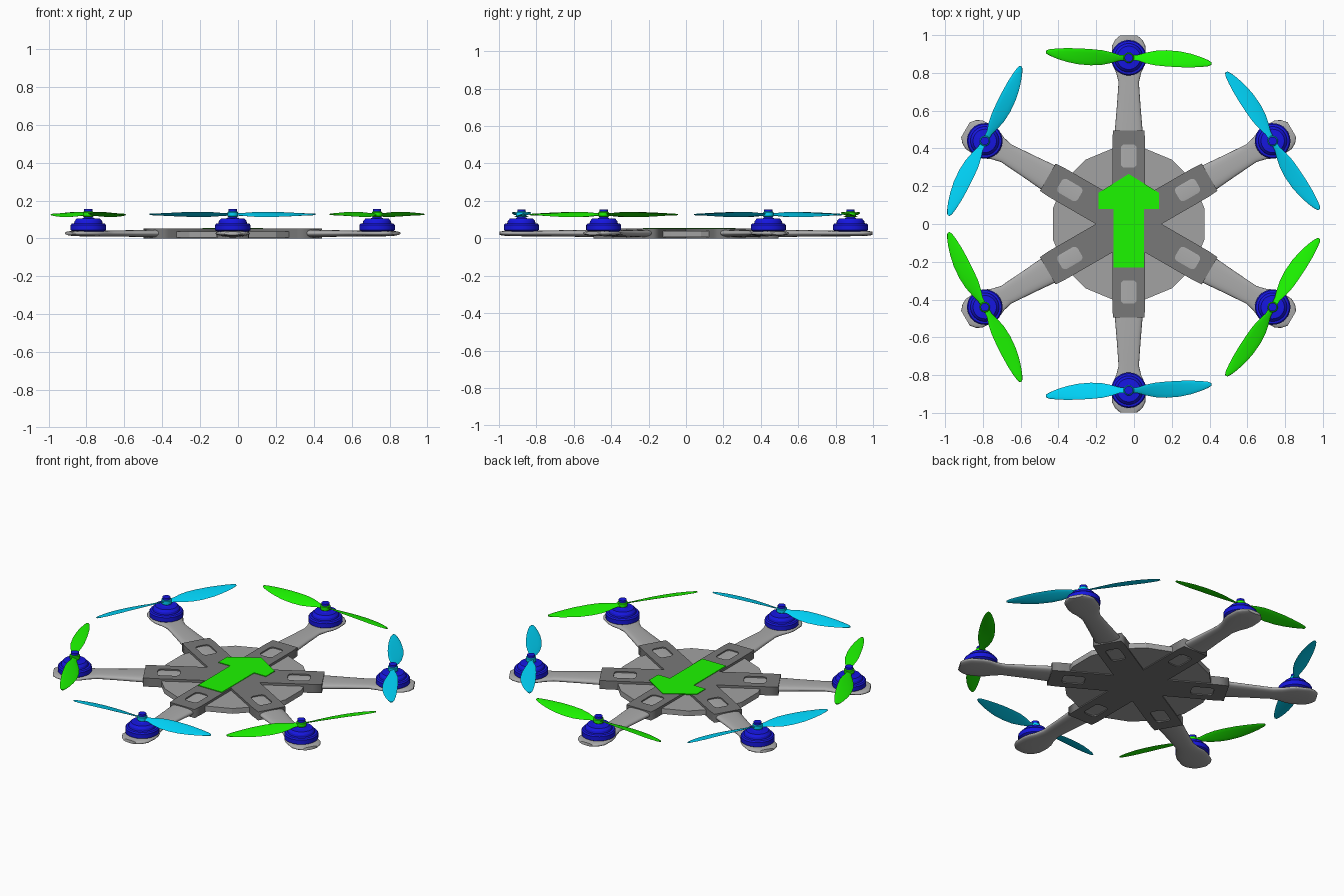
import bpy, bmesh
from math import sin, cos, pi, radians, sqrt, copysign
from mathutils import Matrix

if "Cube" in bpy.data.objects:
    bpy.data.objects.remove(bpy.data.objects["Cube"])

CENTRE = (-0.028, 0.0, 0.0)


def material(name, rgb):
    m = bpy.data.materials.new(name)
    m.diffuse_color = (*rgb, 1)
    m.use_nodes = True
    m.node_tree.nodes["Principled BSDF"].inputs["Base Color"].default_value = m.diffuse_color
    return m


GREEN = material("green", (0.012, 0.93, 0.0))
CYAN = material("cyan", (0.0, 0.66, 0.95))
BLUE = material("blue", (0.008, 0.008, 0.75))
DARK = material("dark_grey", (0.19, 0.19, 0.19))
MID = material("mid_grey", (0.36, 0.36, 0.36))
LIGHT = material("light_grey", (0.41, 0.41, 0.41))


def place(name, mesh, angle=0.0):
    ob = bpy.data.objects.new(name, mesh)
    bpy.context.collection.objects.link(ob)
    ob.matrix_world = Matrix.Translation(CENTRE) @ Matrix.Rotation(angle, 4, 'Z')
    return ob


def loft(name, rings, mat=None, smooth=True, sharp=40):
    """Skin a list of equal-length closed rings and cap both ends."""
    bm = bmesh.new()
    vs = [[bm.verts.new(p) for p in ring] for ring in rings]
    n = len(vs[0])
    for a, b in zip(vs, vs[1:]):
        for i in range(n):
            j = (i + 1) % n
            bm.faces.new((a[i], a[j], b[j], b[i]))
    bm.faces.new(vs[0])
    bm.faces.new(vs[-1])
    bmesh.ops.recalc_face_normals(bm, faces=bm.faces)
    for f in bm.faces:
        f.smooth = smooth
    for e in bm.edges:
        if e.is_manifold and e.calc_face_angle() > radians(sharp):
            e.smooth = False
    me = bpy.data.meshes.new(name)
    bm.to_mesh(me)
    bm.free()
    if mat:
        me.materials.append(mat)
    return me


def lathe(name, profile, mat=None, sides=28, smooth=True):
    rings = [[(r * cos(2 * pi * i / sides), r * sin(2 * pi * i / sides), z)
              for i in range(sides)] for r, z in profile]
    return loft(name, rings, mat, smooth, 25)


def flat_shape(name, outlines, z0, z1, mat=None):
    """Extruded 2D outline; further outlines become holes."""
    cu = bpy.data.curves.new(name, 'CURVE')
    cu.dimensions, cu.fill_mode = '2D', 'BOTH'
    cu.extrude = (z1 - z0) / 2
    for pts in outlines:
        sp = cu.splines.new('POLY')
        sp.points.add(len(pts) - 1)
        for p, (x, y) in zip(sp.points, pts):
            p.co = (x, y, 0, 1)
        sp.use_cyclic_u = True
    tmp = bpy.data.objects.new(name, cu)
    bpy.context.collection.objects.link(tmp)
    bpy.context.view_layer.update()
    dg = bpy.context.evaluated_depsgraph_get()
    me = bpy.data.meshes.new_from_object(tmp.evaluated_get(dg))
    bpy.data.objects.remove(tmp)
    me.transform(Matrix.Translation((0, 0, (z0 + z1) / 2)))
    me.materials.clear()
    if mat:
        me.materials.append(mat)
    return me


# Central plate
place("centre_plate", lathe("centre_plate", [(0.41, 0.006), (0.41, 0.038)], MID, 16, False),
      pi / 16)

# Direction arrow on top
half = [(0.08, -0.23), (0.08, 0.08), (0.16, 0.08), (0.16, 0.165)]
arrow = half + [(0, 0.265)] + [(-x, y) for x, y in reversed(half)]
place("direction_arrow", flat_shape("direction_arrow", [arrow], 0.05, 0.056, GREEN))

# Arm bracket: wedge-ended strip with a rounded slot
W = 0.087
strip = [(0, 0), (W, W * sqrt(3)), (W, 0.44), (W - 0.004, 0.495),
         (-W + 0.004, 0.495), (-W, 0.44), (-W, W * sqrt(3))]
slot = []
for k, (cx, cy) in enumerate([(0.02, 0.40), (-0.02, 0.40), (-0.02, 0.32), (0.02, 0.32)]):
    for s in range(5):
        a = k * pi / 2 + s * pi / 8
        slot.append((cx + 0.022 * cos(a), cy + 0.022 * sin(a)))
bracket_mesh = flat_shape("arm_bracket", [strip, slot], 0.0, 0.052, DARK)

# Arm: rounded section lofted outwards, flaring into the motor pad
stations = [(0.2, 0.074, 0.006, 0.046), (0.5, 0.073, 0.006, 0.046),
            (0.62, 0.063, 0.009, 0.044), (0.75, 0.054, 0.011, 0.042),
            (0.80, 0.066, 0.011, 0.040), (0.84, 0.084, 0.011, 0.040),
            (0.88, 0.091, 0.011, 0.040), (0.945, 0.088, 0.012, 0.040),
            (0.975, 0.072, 0.014, 0.039), (0.998, 0.045, 0.018, 0.036)]
rings = []
for y, w, lo, hi in stations:
    ring = []
    for i in range(24):
        c, s = cos(2 * pi * i / 24), sin(2 * pi * i / 24)
        e = 0.7 if s > 0 else 0.95
        ring.append((w * copysign(abs(c) ** e, c), y,
                     (lo + hi) / 2 + (hi - lo) / 2 * copysign(abs(s) ** e, s)))
    rings.append(ring)
arm_mesh = loft("arm", rings, LIGHT, True, 60)

# Motor: stepped bell, shaft and nut
R = 0.88
motor_mesh = lathe("motor", [(0.08, 0.036), (0.094, 0.044), (0.094, 0.070), (0.088, 0.078),
                             (0.076, 0.080), (0.073, 0.092), (0.062, 0.105), (0.03, 0.107),
                             (0.022, 0.113), (0.022, 0.155)], BLUE)
motor_mesh.transform(Matrix.Translation((0, R, 0)))

# Propeller blade stations: distance, inner edge, outer edge, pitch
BLADE = [(0.0, -0.013, 0.013, -0.4), (0.05, -0.016, 0.016, -0.4), (0.09, -0.029, 0.027, -0.38),
         (0.14, -0.040, 0.037, -0.35), (0.2, -0.046, 0.040, -0.31), (0.27, -0.050, 0.034, -0.27),
         (0.33, -0.051, 0.021, -0.22), (0.38, -0.049, 0.005, -0.19), (0.42, -0.045, -0.012, -0.17),
         (0.438, -0.038, -0.024, -0.17)]


def blade(name, side, flip, mat):
    rings = []
    for u, lo, hi, pitch in BLADE:
        ring = []
        for i in range(12):
            a = 2 * pi * i / 12
            c = (hi - lo) / 2 * cos(a)
            v = (lo + hi) / 2 + c
            z = 0.127 + pitch * c + 0.0035 * sin(a)
            ring.append((side * flip * u, R + side * v, z))
        rings.append(ring)
    return loft(name, rings, mat, True, 80)


def propeller_parts(tag, flip, mat):
    hub = lathe("propeller_hub_" + tag, [(0.024, 0.114), (0.028, 0.118),
                                         (0.028, 0.138), (0.024, 0.142)], mat, 20)
    hub.transform(Matrix.Translation((0, R, 0)))
    return [("propeller_hub", hub),
            ("blade_a", blade("blade_a_" + tag, 1, flip, mat)),
            ("blade_b", blade("blade_b_" + tag, -1, flip, mat))]


props = [propeller_parts("green", 1, GREEN), propeller_parts("cyan", -1, CYAN)]

# Six arms, alternating propeller colour and spin
for k in range(6):
    ang = k * pi / 3
    parts = [("arm_bracket", bracket_mesh), ("arm", arm_mesh), ("motor", motor_mesh)]
    for name, mesh in parts + props[k % 2]:
        place(f"{name}_{k + 1}", mesh, ang)
